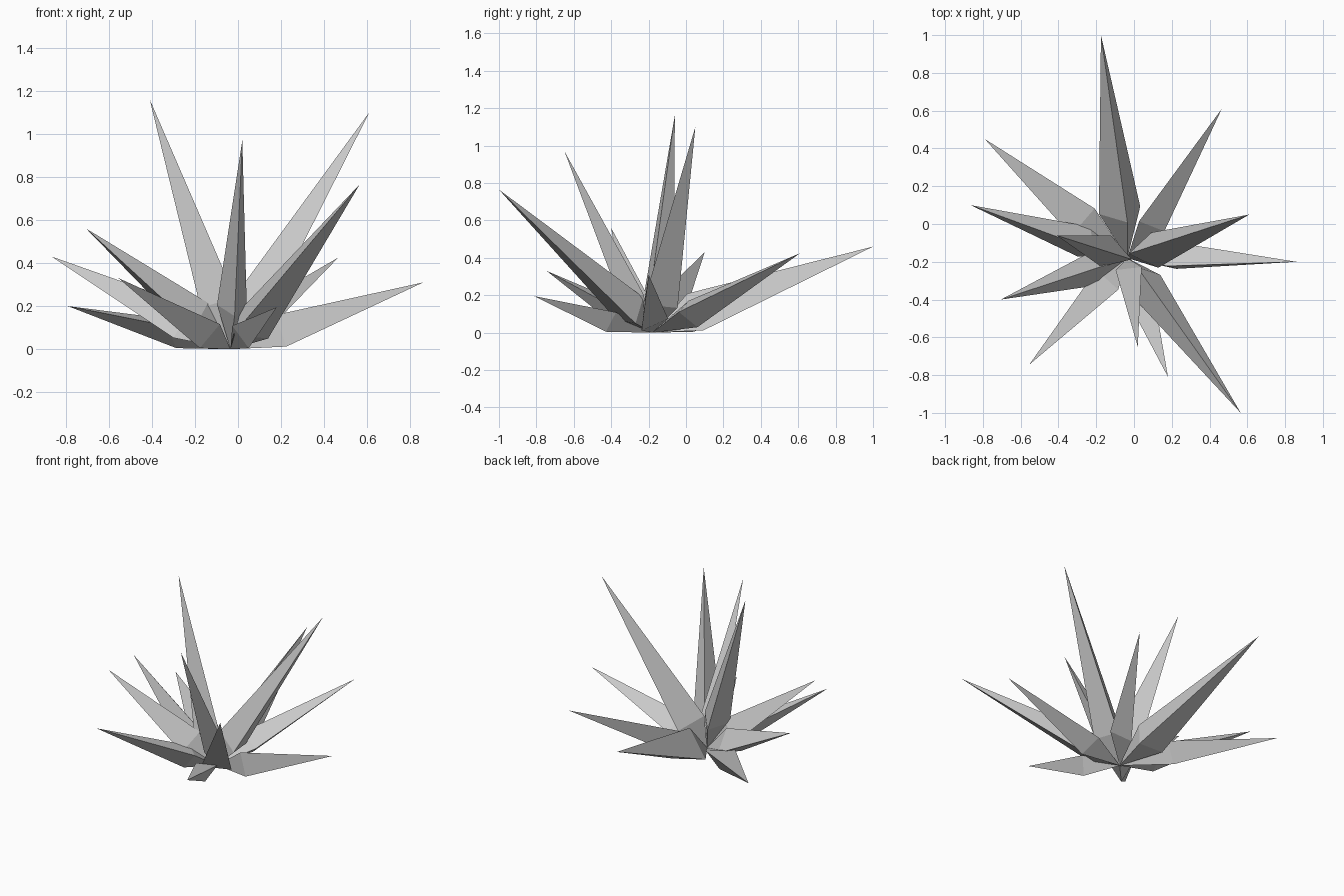
import bpy
import math
from mathutils import Vector

cube = bpy.data.objects.get("Cube")
if cube:
    bpy.data.objects.remove(cube)

# Single flat grey
GREY = (0.58, 0.58, 0.58, 1)
grey = bpy.data.materials.new("crystal_grey")
grey.use_nodes = True
grey.diffuse_color = GREY
grey.node_tree.nodes["Principled BSDF"].inputs["Base Color"].default_value = GREY

ROOT = Vector((-0.035, -0.18, 0.0))


def spike(name, tip, waist, radius, turn):
    """Three-sided shard: pointed root, wide waist, long sharp tip."""
    tip = Vector(tip)
    axis = (tip - ROOT).normalized()
    side = axis.cross(Vector((0, 0, 1))).normalized()
    up = side.cross(axis)
    verts = [ROOT, tip]
    for k in range(3):
        a = math.radians(turn + 120 * k)
        p = ROOT + axis * waist + (side * math.cos(a) + up * math.sin(a)) * radius
        p.z = max(p.z, 0.005)  # rest on the ground
        verts.append(p)
    faces = []
    for k in range(3):
        a, b = 2 + k, 2 + (k + 1) % 3
        faces += [(a, 1, b), (b, 0, a)]
    mesh = bpy.data.meshes.new(name)
    mesh.from_pydata(verts, [], faces)
    mesh.materials.append(grey)
    mesh.update()
    obj = bpy.data.objects.new(name, mesh)
    bpy.context.collection.objects.link(obj)


# Tall shards
spike("tall_right_spike", (-0.41, -0.06, 1.16), 0.22, 0.10, -30)
spike("tall_left_spike", (0.61, 0.05, 1.10), 0.20, 0.11, 100)
spike("tall_front_spike", (0.02, -0.65, 0.97), 0.21, 0.08, 30)
spike("long_front_left_spike", (0.565, -1.0, 0.765), 0.17, 0.11, 97)

# Leaning shards
spike("leaning_right_spike", (-0.705, -0.40, 0.56), 0.22, 0.10, 90)
spike("back_spike", (-0.175, 1.0, 0.46), 0.25, 0.13, 80)
spike("side_right_spike", (-0.865, 0.10, 0.43), 0.25, 0.10, 100)
spike("back_left_spike", (0.465, 0.61, 0.425), 0.25, 0.09, 5)

# Low shards
spike("front_right_spike", (-0.555, -0.745, 0.33), 0.19, 0.09, 30)
spike("side_left_spike", (0.86, -0.20, 0.31), 0.25, 0.09, 65)
spike("low_back_right_spike", (-0.79, 0.45, 0.20), 0.32, 0.11, 35)
spike("low_front_spike", (0.18, -0.81, 0.195), 0.25, 0.08, 30)
